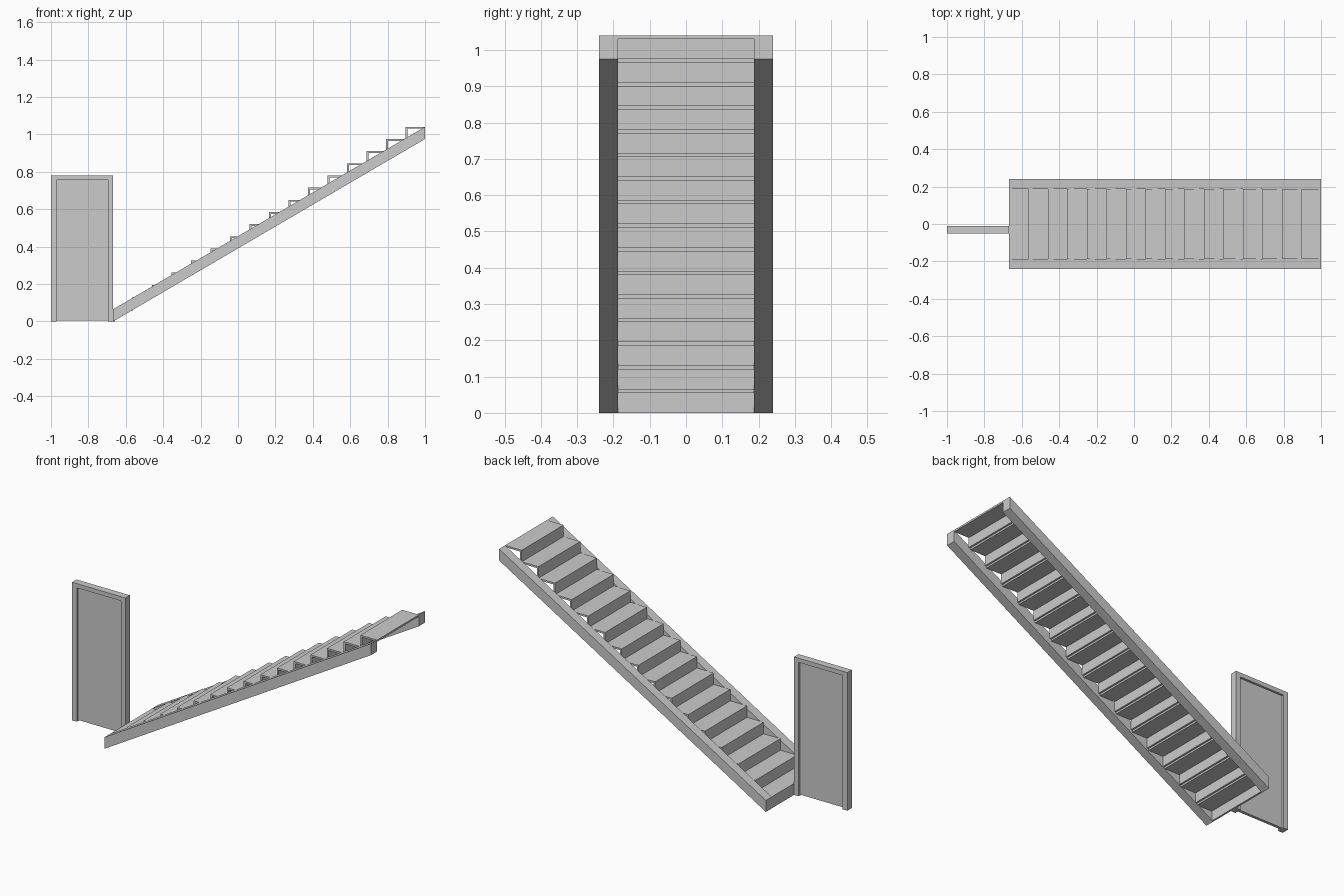
import bpy
import bmesh

cube = bpy.data.objects.get("Cube")
if cube:
    bpy.data.objects.remove(cube, do_unlink=True)

grey = bpy.data.materials.new("plain grey")
grey.use_nodes = True
COLOUR = (0.6, 0.6, 0.6, 1)
grey.diffuse_color = COLOUR
grey.node_tree.nodes["Principled BSDF"].inputs["Base Color"].default_value = COLOUR


def prism(name, profile, y0, y1):
    """Extrude an (x, z) outline from y0 to y1."""
    bm = bmesh.new()
    face = bm.faces.new([bm.verts.new((x, y0, z)) for x, z in profile])
    side = bmesh.ops.extrude_face_region(bm, geom=[face])["geom"]
    moved = [v for v in side if isinstance(v, bmesh.types.BMVert)]
    bmesh.ops.translate(bm, verts=moved, vec=(0, y1 - y0, 0))
    bmesh.ops.recalc_face_normals(bm, faces=bm.faces)
    mesh = bpy.data.meshes.new(name)
    bm.to_mesh(mesh)
    bm.free()
    mesh.materials.append(grey)
    obj = bpy.data.objects.new(name, mesh)
    bpy.context.collection.objects.link(obj)
    return obj


def box(name, x0, x1, y0, y1, z0, z1):
    return prism(name, [(x0, z0), (x1, z0), (x1, z1), (x0, z1)], y0, y1)


# Staircase dimensions
STEPS = 16
FOOT, HEAD = -0.667, 1.0
RUN = (HEAD - FOOT) / STEPS
RISE = 0.065
BOARD = 0.01
INNER, OUTER = 0.187, 0.24

# Sloping side stringers with upright ends
top = RISE * STEPS
outline = [(FOOT, 0), (HEAD, top - RISE), (HEAD, top), (FOOT, RISE)]
prism("right_stringer", outline, -OUTER, -INNER)
prism("left_stringer", outline, INNER, OUTER)

# Each step is a thin riser topped by a thin tread
for i in range(STEPS):
    x, z = FOOT + i * RUN, i * RISE
    step = [(x, z), (x + BOARD, z), (x + BOARD, z + RISE - BOARD),
            (x + RUN, z + RISE - BOARD), (x + RUN, z + RISE), (x, z + RISE)]
    prism(f"step_{i + 1}", step, -INNER, INNER)

# Door frame: two jambs and a head in one outline
L, R, H, W = -1.0, FOOT, 0.78, 0.029
BACK, FRONT = -0.012, -0.052
frame = [(L, 0), (L + W, 0), (L + W, H - W + 0.005), (R - W, H - W + 0.005),
         (R - W, 0), (R, 0), (R, H), (L, H)]
prism("door_frame", frame, FRONT, BACK)

# Door leaf, recessed on both sides and just clear of the floor
box("door_leaf", L + W, R - W, FRONT + 0.012, BACK - 0.012, 0.005, H - W + 0.005)
